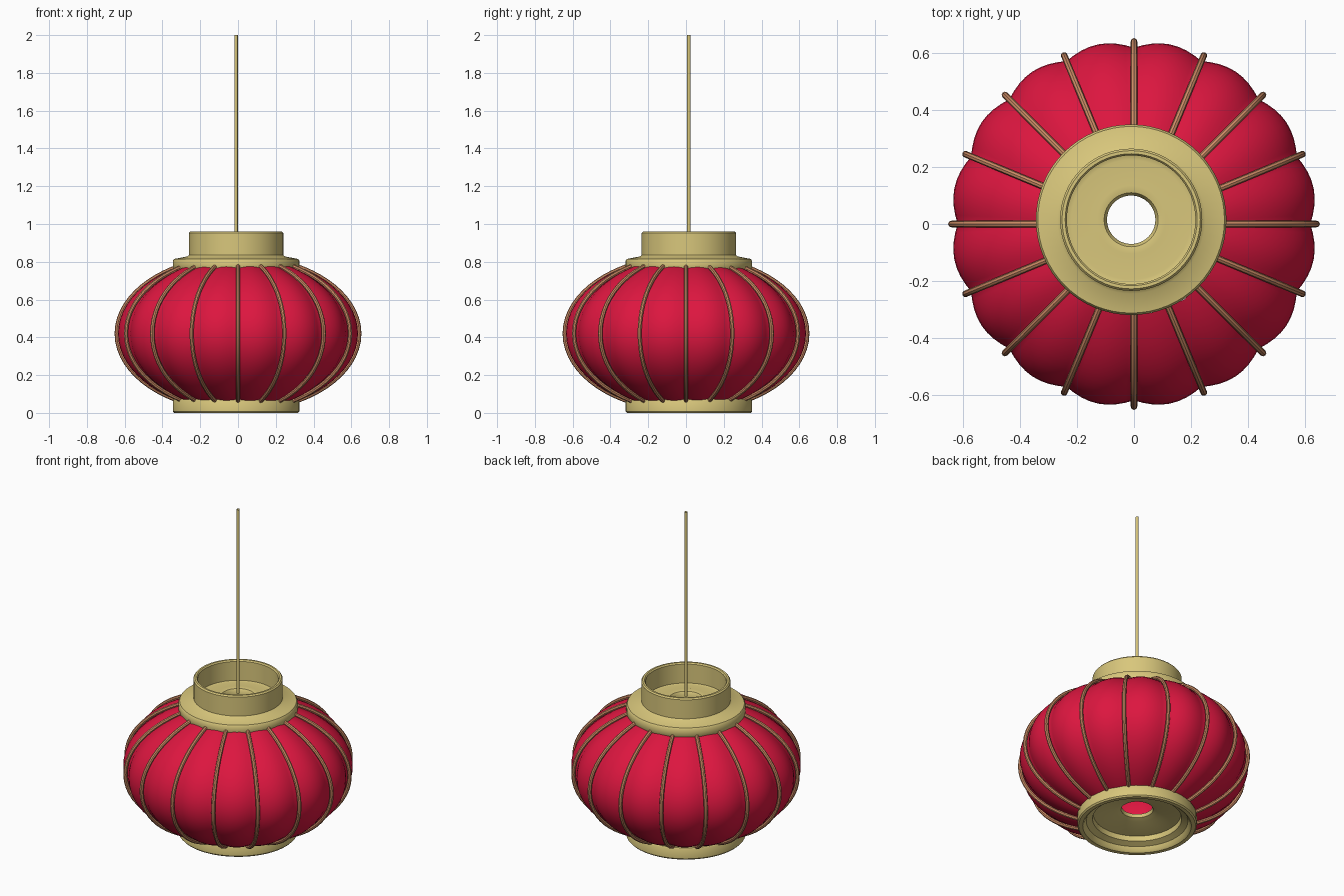
import bpy, bmesh, math
from math import sin, cos, pi, sqrt

if "Cube" in bpy.data.objects:
    bpy.data.objects.remove(bpy.data.objects["Cube"])

RIBS = 16
ZC, RAD, HALF = 0.42, 0.642, 0.408      # lantern ellipse: centre height, radius, half height
AX, AY = -0.01, 0.015                   # axis of the metal fittings


def material(name, rgb):
    m = bpy.data.materials.new(name)
    m.diffuse_color = (*rgb, 1)
    m.use_nodes = True
    m.node_tree.nodes["Principled BSDF"].inputs["Base Color"].default_value = m.diffuse_color
    return m


RED = material("red_silk", (0.72, 0.008, 0.05))
BRASS = material("pale_brass", (0.69, 0.57, 0.20))
COPPER = material("copper", (0.60, 0.26, 0.13))


def finish(name, bm, mat, angle=35):
    me = bpy.data.meshes.new(name)
    bmesh.ops.recalc_face_normals(bm, faces=bm.faces)
    bm.to_mesh(me)
    bm.free()
    me.materials.append(mat)
    ob = bpy.data.objects.new(name, me)
    bpy.context.collection.objects.link(ob)
    bpy.ops.object.select_all(action='DESELECT')
    ob.select_set(True)
    bpy.context.view_layer.objects.active = ob
    bpy.ops.object.shade_smooth_by_angle(angle=math.radians(angle))
    return ob


def revolve(name, rows, mat, n=64, closed=True, shape=None, at=(0, 0)):
    """Spin (radius, z) rows around z; shape(angle) adds to the radius."""
    bm = bmesh.new()
    rings = []
    for r, z in rows:
        ring = []
        for i in range(n):
            a = 2 * pi * i / n
            q = r + (shape(a) if shape else 0)
            ring.append(bm.verts.new((at[0] + q * cos(a), at[1] + q * sin(a), z)))
        rings.append(ring)
    pairs = list(zip(rings, rings[1:]))
    if closed:
        pairs.append((rings[-1], rings[0]))
    for lo, hi in pairs:
        for i in range(n):
            j = (i + 1) % n
            bm.faces.new((lo[i], lo[j], hi[j], hi[i]))
    return finish(name, bm, mat)


def arc(z0, z1, n, rad=RAD):
    zs = [z0 + (z1 - z0) * (0.5 - 0.5 * cos(pi * k / n)) for k in range(n + 1)]
    return [(rad * sqrt(1 - ((z - ZC) / HALF) ** 2), z) for z in zs]


# Silk shade, puffed out between the ribs
revolve("silk_shade", arc(0.065, 0.775, 28), RED, n=RIBS * 8, closed=False,
        shape=lambda a: -0.022 + 0.024 * abs(sin(a * RIBS / 2)))

# Bent ribs
bm = bmesh.new()
path = arc(0.062, 0.778, 28)
SIDES, THICK = 8, 0.0115
for k in range(RIBS):
    a = 2 * pi * k / RIBS
    prev = None
    for i, (r, z) in enumerate(path):
        (r0, z0), (r1, z1) = path[max(i - 1, 0)], path[min(i + 1, len(path) - 1)]
        d = math.hypot(r1 - r0, z1 - z0)
        nr, nz = (z1 - z0) / d, -(r1 - r0) / d
        ring = []
        for s in range(SIDES):
            t = 2 * pi * s / SIDES
            u, v = THICK * cos(t), THICK * sin(t)
            rr = r + u * nr
            ring.append(bm.verts.new((rr * cos(a) - v * sin(a), rr * sin(a) + v * cos(a), z + u * nz)))
        if prev:
            for s in range(SIDES):
                q = (s + 1) % SIDES
                bm.faces.new((prev[s], prev[q], ring[q], ring[s]))
        else:
            bm.faces.new(ring)
        prev = ring
    bm.faces.new(prev)
finish("ribs", bm, COPPER)

# Top collar with its raised neck and pierced floor
revolve("top_collar", [
    (0.085, 0.80), (0.31, 0.755), (0.33, 0.757), (0.335, 0.765), (0.335, 0.805),
    (0.328, 0.815), (0.26, 0.828), (0.25, 0.835), (0.25, 0.952), (0.243, 0.96),
    (0.232, 0.96), (0.226, 0.952), (0.226, 0.835), (0.21, 0.83), (0.12, 0.85),
    (0.095, 0.845), (0.085, 0.83)], BRASS, at=(AX, AY))

# Bottom collar, hollow below with a pierced floor
revolve("bottom_collar", [
    (0.085, 0.125), (0.31, 0.075), (0.33, 0.073), (0.335, 0.065), (0.335, 0.008),
    (0.328, 0.0), (0.305, 0.0), (0.295, 0.008), (0.285, 0.03), (0.25, 0.045),
    (0.245, 0.075), (0.12, 0.095), (0.09, 0.105)], BRASS, at=(AX, AY))

# Hanging cord, an open tube
revolve("hanging_cord", [(0.009, 0.86), (0.009, 2.0)], BRASS, n=12, closed=False, at=(AX, AY))
